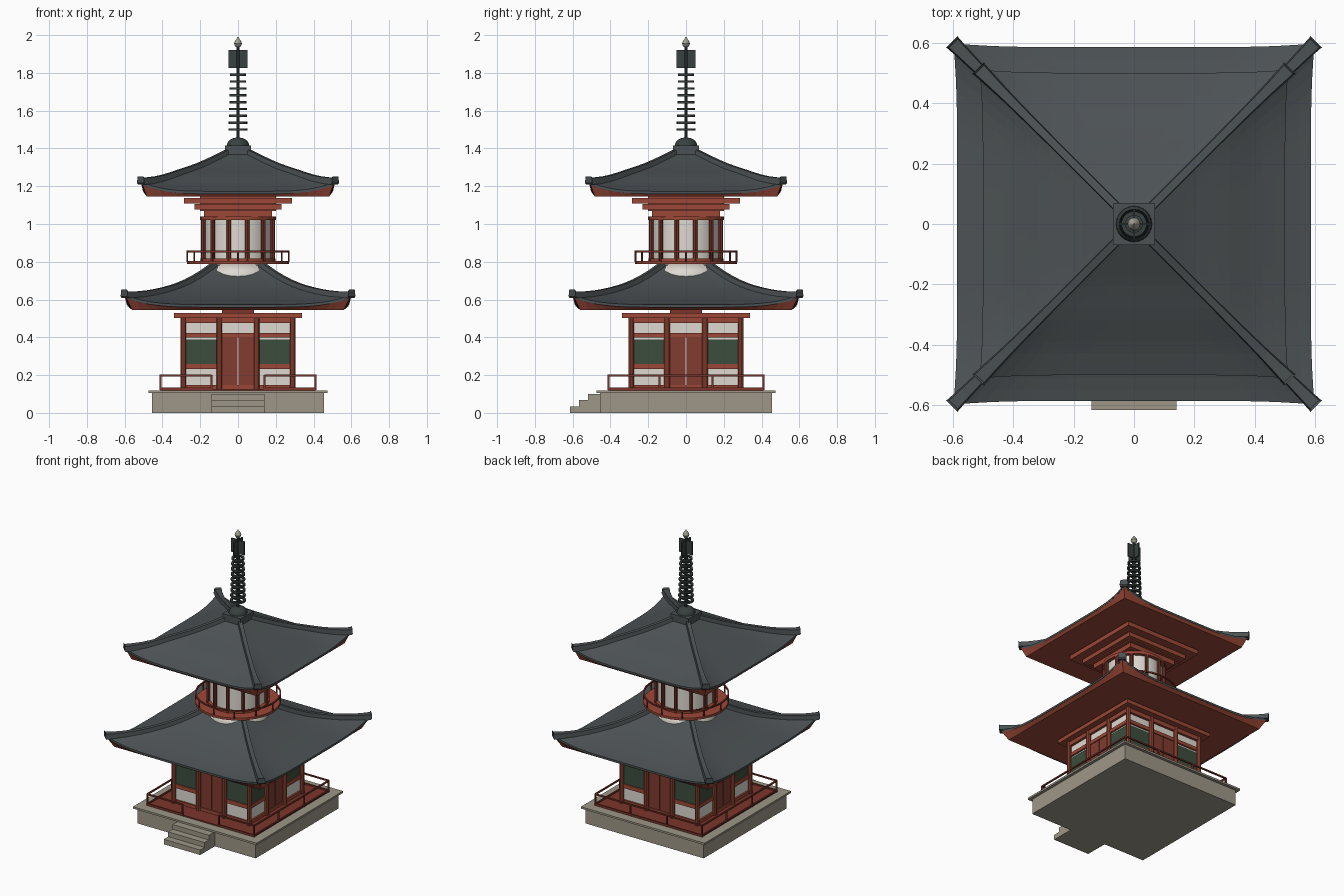
import bpy, bmesh, math
from mathutils import Matrix, Vector

if "Cube" in bpy.data.objects:
    bpy.data.objects.remove(bpy.data.objects["Cube"])


def material(name, rgb):
    m = bpy.data.materials.new(name)
    m.diffuse_color = (*rgb, 1)
    m.use_nodes = True
    m.node_tree.nodes["Principled BSDF"].inputs["Base Color"].default_value = m.diffuse_color
    return m


TILE = material("grey roof tile", (0.072, 0.083, 0.088))
RED = material("vermilion timber", (0.33, 0.065, 0.038))
DARK = material("dark red timber", (0.20, 0.036, 0.024))
DOOR = material("door red", (0.22, 0.045, 0.03))
WHITE = material("white plaster", (0.74, 0.70, 0.64))
GREEN = material("green shutter", (0.045, 0.075, 0.047))
STONE = material("stone", (0.34, 0.31, 0.245))
IRON = material("dark iron", (0.04, 0.053, 0.05))
JEWEL = material("pale jewel", (0.36, 0.35, 0.29))


def finish(name, bm, mat, smooth=False):
    bmesh.ops.remove_doubles(bm, verts=bm.verts, dist=1e-5)
    bmesh.ops.recalc_face_normals(bm, faces=bm.faces)
    me = bpy.data.meshes.new(name)
    bm.to_mesh(me)
    bm.free()
    me.materials.append(mat)
    ob = bpy.data.objects.new(name, me)
    bpy.context.collection.objects.link(ob)
    if smooth:
        bpy.context.view_layer.objects.active = ob
        ob.select_set(True)
        bpy.ops.object.shade_smooth_by_angle(angle=math.radians(35))
        ob.select_set(False)
    return ob


def turn(k, n=4):
    return Matrix.Rotation(2 * math.pi * k / n, 4, 'Z')


def boxes(name, mat, items, sides=1):
    """Boxes given as (x0, x1, y0, y1, z0, z1), repeated round the z axis."""
    bm = bmesh.new()
    for k in range(sides):
        for x0, x1, y0, y1, z0, z1 in items:
            m = (turn(k) @ Matrix.Translation(((x0 + x1) / 2, (y0 + y1) / 2, (z0 + z1) / 2))
                 @ Matrix.Diagonal((x1 - x0, y1 - y0, z1 - z0, 1)))
            bmesh.ops.create_cube(bm, size=1, matrix=m)
    me_bm = bm
    bmesh.ops.recalc_face_normals(me_bm, faces=me_bm.faces)
    me = bpy.data.meshes.new(name)
    me_bm.to_mesh(me)
    me_bm.free()
    me.materials.append(mat)
    bpy.context.collection.objects.link(bpy.data.objects.new(name, me))


def square(h, z0, z1):
    return (-h, h, -h, h, z0, z1)


def lathe(name, mat, profile, n=24, closed=False):
    bm = bmesh.new()
    rings = [[bm.verts.new((r * math.cos(2 * math.pi * i / n), r * math.sin(2 * math.pi * i / n), z))
              for i in range(n)] for r, z in profile]
    pairs = list(zip(rings, rings[1:])) + ([(rings[-1], rings[0])] if closed else [])
    for a, b in pairs:
        for i in range(n):
            j = (i + 1) % n
            bm.faces.new((a[i], a[j], b[j], b[i]))
    if not closed:
        bm.faces.new(rings[0])
        bm.faces.new(rings[-1])
    return finish(name, bm, mat, True)


def posts(name, mat, places, r, z0, z1, n=10):
    bm = bmesh.new()
    for x, y in places:
        bmesh.ops.create_cone(bm, cap_ends=True, segments=n, radius1=r, radius2=r, depth=z1 - z0,
                              matrix=Matrix.Translation((x, y, (z0 + z1) / 2)))
    finish(name, bm, mat, True)


def circle(r, n, start):
    return [(r * math.cos(start + 2 * math.pi * i / n), r * math.sin(start + 2 * math.pi * i / n))
            for i in range(n)]


def height(curve, w):
    """Smooth roof slope through a few (half width, z) points."""
    for i in range(len(curve) - 1):
        (a, za), (b, zb) = curve[i], curve[i + 1]
        if w <= b or i == len(curve) - 2:
            p = curve[max(i - 1, 0)]
            q = curve[min(i + 2, len(curve) - 1)]
            ma, mb = (zb - p[1]) / (b - p[0]), (q[1] - za) / (q[0] - a)
            t, d = (w - a) / (b - a), b - a
            return ((2*t**3 - 3*t**2 + 1) * za + (t**3 - 2*t**2 + t) * d * ma
                    + (3*t**2 - 2*t**3) * zb + (t**3 - t**2) * d * mb)


def roof(name, curve, eave_drop, soffit_half, soffit_z, rows=12, cols=24):
    w0, W = curve[0][0], curve[-1][0]
    LIFT, THICK = 0.05, 0.014

    def point(w, s, drop=0.0):
        f = (w / W) ** 3 * abs(s) ** 5
        g = w * (1 + 0.022 * f)
        return Vector((g * s, -g, height(curve, w) + LIFT * f - drop))

    # Tiled slopes with a thin dark rim
    bm = bmesh.new()
    red = bmesh.new()
    steps = [-1 + 2 * j / cols for j in range(cols + 1)]
    for k in range(4):
        R = turn(k)
        lines = [[R @ point(w0 + (W - w0) * i / rows, s) for s in steps] for i in range(rows + 1)]
        lines.append([R @ point(W, s, THICK) for s in steps])
        for a, b in zip(lines, lines[1:]):
            for j in range(cols):
                bm.faces.new([bm.verts.new(v) for v in (a[j], b[j], b[j + 1], a[j + 1])])
        # Timber eave below the rim, flat underneath
        h = soffit_half
        loops = [[R @ point(W - 0.004, s, THICK - 0.002) for s in steps],
                 [R @ Vector((h * s, -h, soffit_z)) for s in steps],
                 [R @ Vector((0.05 * s, -0.05, soffit_z)) for s in steps]]
        for a, b in zip(loops, loops[1:]):
            for j in range(cols):
                red.faces.new([red.verts.new(v) for v in (a[j], b[j], b[j + 1], a[j + 1])])
    finish(name + "_tiles", bm, TILE)
    finish(name + "_eave", red, RED)

    # Hip ridges swept along the corners, kicked up at the tips
    bm = bmesh.new()
    path = [(w0 + (W - w0) * i / 12, 0.0) for i in range(13)] + [(W + 0.016, 0.008)]
    for k in range(4):
        R, prev = turn(k), None
        for w, kick in path:
            c = point(min(w, W), 1)
            x = c.x + max(0, w - W) * 0.3
            z = c.z + kick
            hw = 0.011 + 0.007 * (w / W) ** 6
            ring = [bm.verts.new(R @ Vector((x + o, -x + o, z + dz)))
                    for o, dz in ((-hw, -0.014), (hw, -0.014), (hw * 0.8, 0.021), (-hw * 0.8, 0.021))]
            if prev:
                for i in range(4):
                    bm.faces.new((prev[i], prev[(i + 1) % 4], ring[(i + 1) % 4], ring[i]))
            else:
                bm.faces.new(ring)
            prev = ring
        bm.faces.new(prev)
    finish(name + "_hip_ridges", bm, TILE)


# Stone platform and front steps
boxes("platform", STONE, [square(0.455, 0, 0.105)])
boxes("platform_cap", STONE, [square(0.475, 0.105, 0.118)])
boxes("front_steps", STONE, [(-0.14, 0.14, -0.615 + 0.048 * i, -0.45, 0, 0.035 + 0.033 * i) for i in range(3)])

# Veranda floor and railing, open at the steps
boxes("veranda_floor", DARK, [square(0.41, 0.118, 0.126)])
boxes("veranda_rail_posts", DARK,
      [(x - 0.005, x + 0.005, -0.415, -0.405, 0.12, 0.2) for x in (-0.41, -0.14, 0.14)], 4)
rails = []
for z in (0.126, 0.193):
    for s in (-1, 1):
        rails += [(s * 0.41 - 0.005, s * 0.41 + 0.005, -0.41, 0.41, z, z + 0.009)]
    rails += [(-0.41, 0.41, 0.405, 0.415, z, z + 0.009),
              (-0.41, -0.14, -0.415, -0.405, z, z + 0.009), (0.14, 0.41, -0.415, -0.405, z, z + 0.009)]
boxes("veranda_rails", DARK, rails)

# Lower hall walls
boxes("lower_wall", WHITE, [square(0.28, 0.12, 0.5)])
boxes("doors", DOOR, [(x0, x1, -0.286, -0.27, 0.13, 0.42) for x0, x1 in ((-0.085, -0.002), (0.002, 0.085))], 4)
boxes("shutters", GREEN, [(x - 0.08, x + 0.08, -0.286, -0.27, 0.26, 0.388) for x in (-0.195, 0.195)], 4)
beams = [(-0.295, 0.295, -0.297, -0.27, 0.475, 0.503), (-0.295, 0.295, -0.292, -0.27, 0.40, 0.424),
         (-0.295, 0.295, -0.292, -0.27, 0.124, 0.148)]
beams += [(x - 0.09, x + 0.09, -0.292, -0.27, 0.232, 0.26) for x in (-0.195, 0.195)]
boxes("lower_beams", RED, beams, 4)
g = (-0.29, -0.1, 0.1, 0.29)
posts("lower_posts", RED, [(x, y) for x in g for y in g if max(abs(x), abs(y)) > 0.2], 0.0155, 0.12, 0.503)
boxes("lower_bracket", RED, [square(0.34, 0.503, 0.53)])
boxes("lower_core", DARK, [square(0.085, 0.52, 0.56)])

# Lower roof and plaster mound
roof("lower_roof", [(0.12, 0.785), (0.2, 0.725), (0.3, 0.667), (0.41, 0.622), (0.52, 0.587), (0.585, 0.573)],
     0.02, 0.56, 0.545)
lathe("plaster_mound", WHITE, [(0.205, 0.69), (0.203, 0.735), (0.195, 0.755), (0.17, 0.775), (0.13, 0.795)], 32)

# Round balcony
lathe("balcony_floor", RED, [(0.265, 0.788), (0.27, 0.788), (0.27, 0.804), (0.265, 0.804)])
lathe("balcony_rail", DARK, [(0.264, 0.85), (0.273, 0.85), (0.273, 0.859), (0.264, 0.859)], closed=True)
posts("balcony_rail_posts", DARK, circle(0.268, 12, 0), 0.005, 0.8, 0.855, 6)

# Round upper hall
lathe("upper_wall", WHITE, [(0.178, 0.8), (0.178, 1.03)])
posts("upper_posts", DARK, circle(0.19, 12, math.radians(15)), 0.012, 0.8, 1.03, 8)
lathe("upper_sill", RED, [(0.198, 0.803), (0.198, 0.818)])
lathe("upper_ring_beam", RED, [(0.202, 1.02), (0.202, 1.04)])
boxes("upper_brackets", RED, [square(0.18, 1.038, 1.076), square(0.23, 1.078, 1.106), square(0.287, 1.108, 1.138),
                              square(0.2, 1.07, 1.15)])

# Upper roof
roof("upper_roof", [(0.06, 1.372), (0.2, 1.302), (0.307, 1.256), (0.41, 1.207), (0.5, 1.173)],
     0.02, 0.482, 1.145)

# Spire
boxes("spire_base", TILE, [square(0.07, 1.35, 1.415)])
lathe("spire_bowl", IRON, [(0.06, 1.41), (0.058, 1.425), (0.048, 1.442), (0.03, 1.453), (0.012, 1.457)])
posts("spire_rod", IRON, [(0, 0)], 0.009, 1.44, 1.945, 10)
for i in range(9):
    r, z = 0.05 - 0.001 * i, 1.5 + 0.0363 * i
    lathe("spire_ring", IRON, [(r - 0.014, z - 0.006), (r, z - 0.006), (r, z + 0.006), (r - 0.014, z + 0.006)],
          20, True)
    boxes("spire_ring_spokes", IRON, [(-r + 0.01, r - 0.01, -0.003, 0.003, z - 0.003, z + 0.003),
                                      (-0.003, 0.003, -r + 0.01, r - 0.01, z - 0.003, z + 0.003)])
boxes("spire_flame", IRON, [(-0.05, 0.05, -0.004, 0.004, 1.825, 1.92), (-0.004, 0.004, -0.05, 0.05, 1.825, 1.92)])
lathe("spire_jewel", JEWEL, [(0.006, 1.935), (0.016, 1.942), (0.021, 1.955), (0.017, 1.968), (0.008, 1.979),
                             (0.002, 1.99)], 16)
